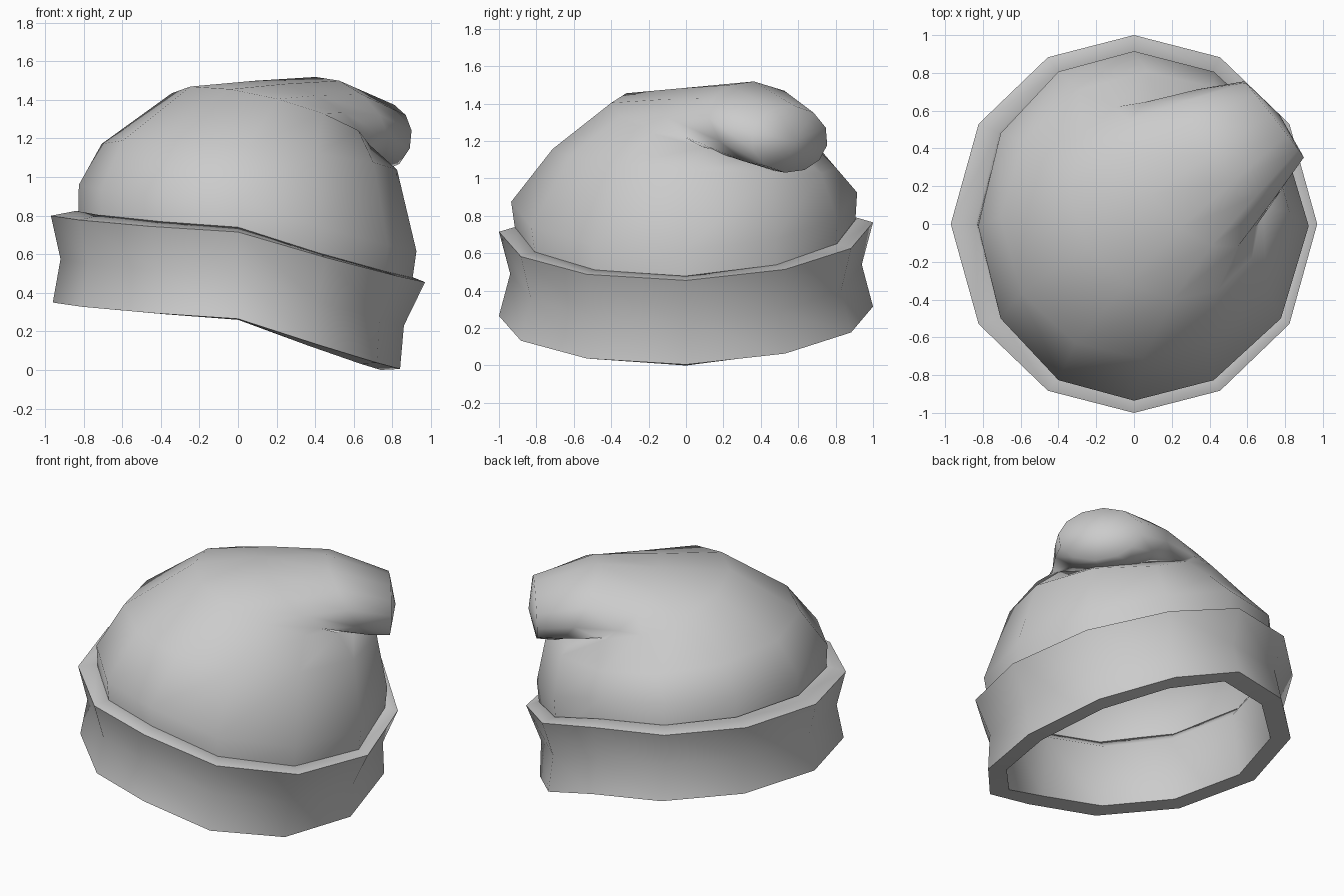
import bpy, bmesh
from math import cos, sin, pi, radians

if "Cube" in bpy.data.objects:
    bpy.data.objects.remove(bpy.data.objects["Cube"])

N = 12                      # sides around the hat
FLOP = radians(38)          # direction the tip folds over


def lerp_table(pts, x):
    for (x0, z0), (x1, z1) in zip(pts, pts[1:]):
        if x <= x1:
            return z0 + (z1 - z0) * (x - x0) / (x1 - x0)
    return pts[-1][1]


def rim(t):
    """Height of the brim's wavy top edge at angle t."""
    pts = [(-1.01, .80), (-.84, .79), (-.45, .765), (0, .74), (.45, .61), (.85, .50), (1, .455)]
    return lerp_table(pts, cos(t)) + .025 * sin(t)


def loft(name, rings, closed=False, cap=None, angle=180):
    bm = bmesh.new()
    vs = [[bm.verts.new(p) for p in r] for r in rings]
    pairs = list(zip(vs, vs[1:])) + ([(vs[-1], vs[0])] if closed else [])
    for a, b in pairs:
        for i in range(N):
            j = (i + 1) % N
            bm.faces.new((a[i], a[j], b[j], b[i]))
    if cap:
        c = bm.verts.new(cap)
        for i in range(N):
            bm.faces.new((vs[-1][i], vs[-1][(i + 1) % N], c))
    bmesh.ops.recalc_face_normals(bm, faces=bm.faces)
    me = bpy.data.meshes.new(name)
    bm.to_mesh(me)
    bm.free()
    ob = bpy.data.objects.new(name, me)
    bpy.context.collection.objects.link(ob)
    bpy.ops.object.select_all(action='DESELECT')
    ob.select_set(True)
    bpy.context.view_layer.objects.active = ob
    bpy.ops.object.shade_smooth_by_angle(angle=radians(angle))
    return ob


# slightly uneven spacing, pinched towards front and back
ANGLES = [t + .04 * sin(2 * t) for t in (2 * pi * i / N for i in range(N))]


def rim_ring(cx, rx, ry, dz, cy=0):
    """Ring that follows the wavy rim, shifted by dz; cx shifts only the sides."""
    return [(cx * cos(t) ** 2 + rx * cos(t), cy + ry * sin(t), rim(t) + dz) for t in ANGLES]


def fold_ring(sa, za, sb, zb, w, wc=0):
    """Ellipse spanning back point a to front point b in the fold plane."""
    out = []
    for t in ANGLES:
        u, v = cos(t - FLOP), sin(t - FLOP)
        s = (sa + sb) / 2 + (sb - sa) / 2 * u
        z = (za + zb) / 2 + (zb - za) / 2 * u
        q = wc + w * v
        out.append((s * cos(FLOP) - q * sin(FLOP), s * sin(FLOP) + q * cos(FLOP), z))
    return out


# turned-up brim: closed cuff section swept around the head
loft("brim", [
    rim_ring(.03, .87, .915, .025),
    rim_ring(0, .97, 1.0, 0),
    rim_ring(-.03, .89, .94, -.225),
    rim_ring(-.06, .90, 1.0, -.45),
    rim_ring(-.05, .79, .86, -.455),
    rim_ring(.01, .80, .83, -.05),
], closed=True, angle=80)

# crown: rises from the brim, then folds sideways into a drooping tip
loft("crown", [
    rim_ring(.03, .86, .90, -.08),
    rim_ring(.05, .875, .925, .16, -.01),
    fold_ring(-.70, 1.19, .85, 1.02, .75),
    fold_ring(-.27, 1.47, .70, 1.13, .56),
    fold_ring(.16, 1.50, .64, 1.10, .46, .02),
    fold_ring(.54, 1.52, .82, 1.04, .36),
    fold_ring(.93, 1.39, .92, 1.03, .26, -.02),
], cap=(.77, .58, 1.2))
